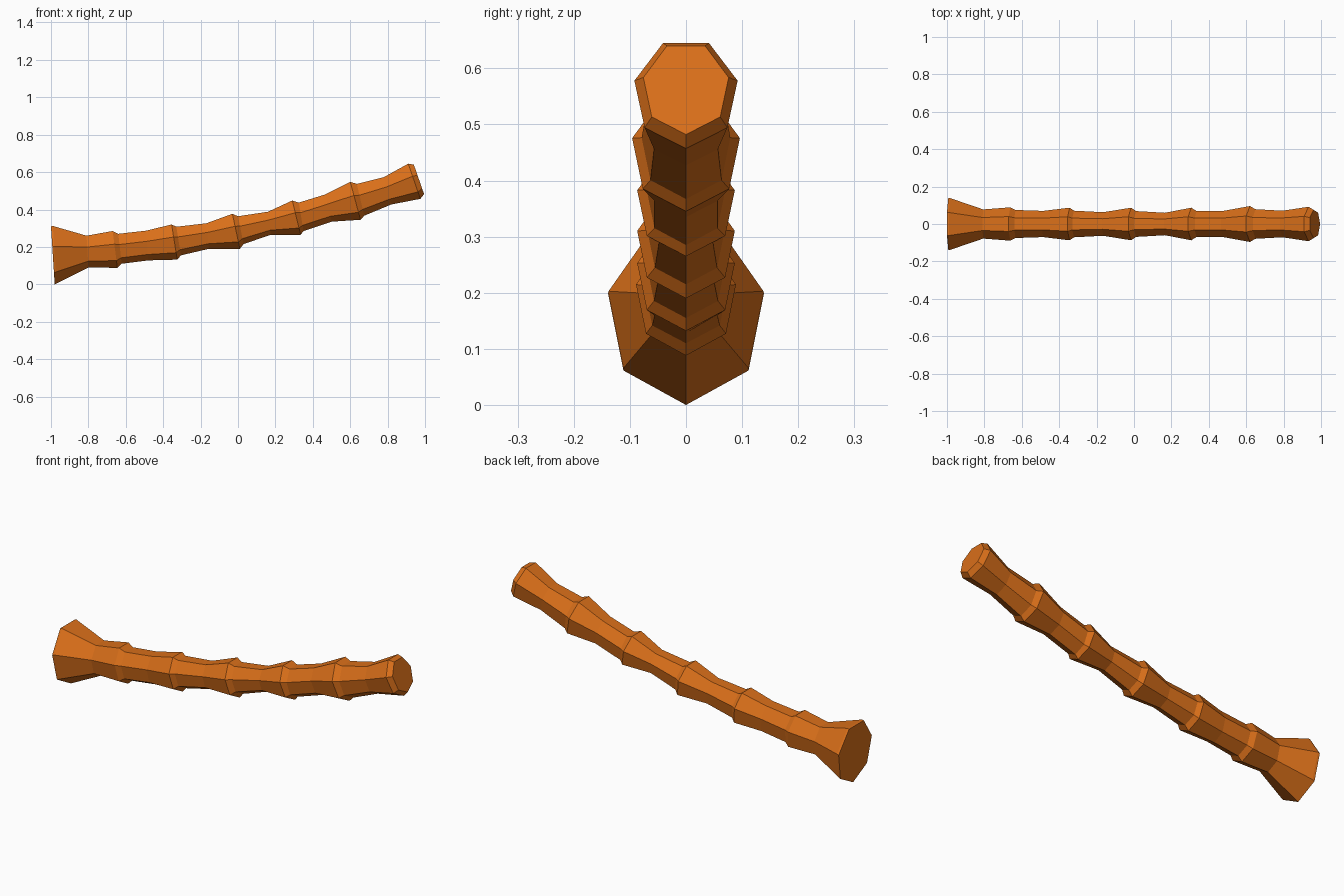
import bpy, bmesh, math

if "Cube" in bpy.data.objects:
    bpy.data.objects.remove(bpy.data.objects["Cube"])

SIDES = 7

# Trunk outline seen from the front: top (x, z), bottom (x, z), half width
base = [((-1.00, .31), (-.98, .00), .139), ((-.99, .312), (-.968, .006), .138),
        ((-.81, .26), (-.80, .09), .078)]
# Each growth segment: flared rim, step behind it, narrow waist
segments = [
    ((-.67, .285), (-.645, .088), .089), ((-.64, .27), (-.622, .11), .075),
    ((-.49, .287), (-.48, .128), .070),
    ((-.355, .32), (-.325, .132), .087), ((-.33, .308), (-.305, .155), .071),
    ((-.17, .326), (-.155, .19), .063),
    ((-.03, .377), (.01, .19), .087), ((.00, .364), (.03, .215), .069),
    ((.16, .388), (.175, .265), .060),
    ((.29, .448), (.335, .265), .087), ((.325, .437), (.35, .285), .070),
    ((.465, .48), (.50, .335), .070),
    ((.60, .548), (.655, .345), .096), ((.635, .537), (.675, .367), .079),
    ((.78, .573), (.82, .427), .071)]
tip = [((.91, .645), (.975, .457), .092), ((.94, .64), (.995, .482), .076)]


def ring(bm, top, bottom, half):
    """Seven-sided ring, flat edge up and one corner down."""
    up = math.cos(math.pi / SIDES)
    wide = math.cos(math.pi / (2 * SIDES))
    verts = []
    for i in range(SIDES):
        a = -math.pi / 2 + 2 * math.pi * i / SIDES
        t = (math.sin(a) + 1) / (1 + up)
        verts.append(bm.verts.new((bottom[0] + (top[0] - bottom[0]) * t,
                                   half * math.cos(a) / wide,
                                   bottom[1] + (top[1] - bottom[1]) * t)))
    return verts


# Bent, ringed trunk
bm = bmesh.new()
rings = [ring(bm, *r) for r in base + segments + tip]
for a, b in zip(rings, rings[1:]):
    for i in range(SIDES):
        j = (i + 1) % SIDES
        bm.faces.new((a[i], a[j], b[j], b[i]))
bm.faces.new(rings[0])
bm.faces.new(rings[-1])
bmesh.ops.recalc_face_normals(bm, faces=bm.faces)
mesh = bpy.data.meshes.new("palm_trunk")
bm.to_mesh(mesh)
bm.free()
trunk = bpy.data.objects.new("palm_trunk", mesh)
bpy.context.collection.objects.link(trunk)

# Orange bark
bark = bpy.data.materials.new("bark")
bark.diffuse_color = (0.70, 0.16, 0.01, 1)
bark.use_nodes = True
bark.node_tree.nodes["Principled BSDF"].inputs["Base Color"].default_value = bark.diffuse_color
mesh.materials.append(bark)
